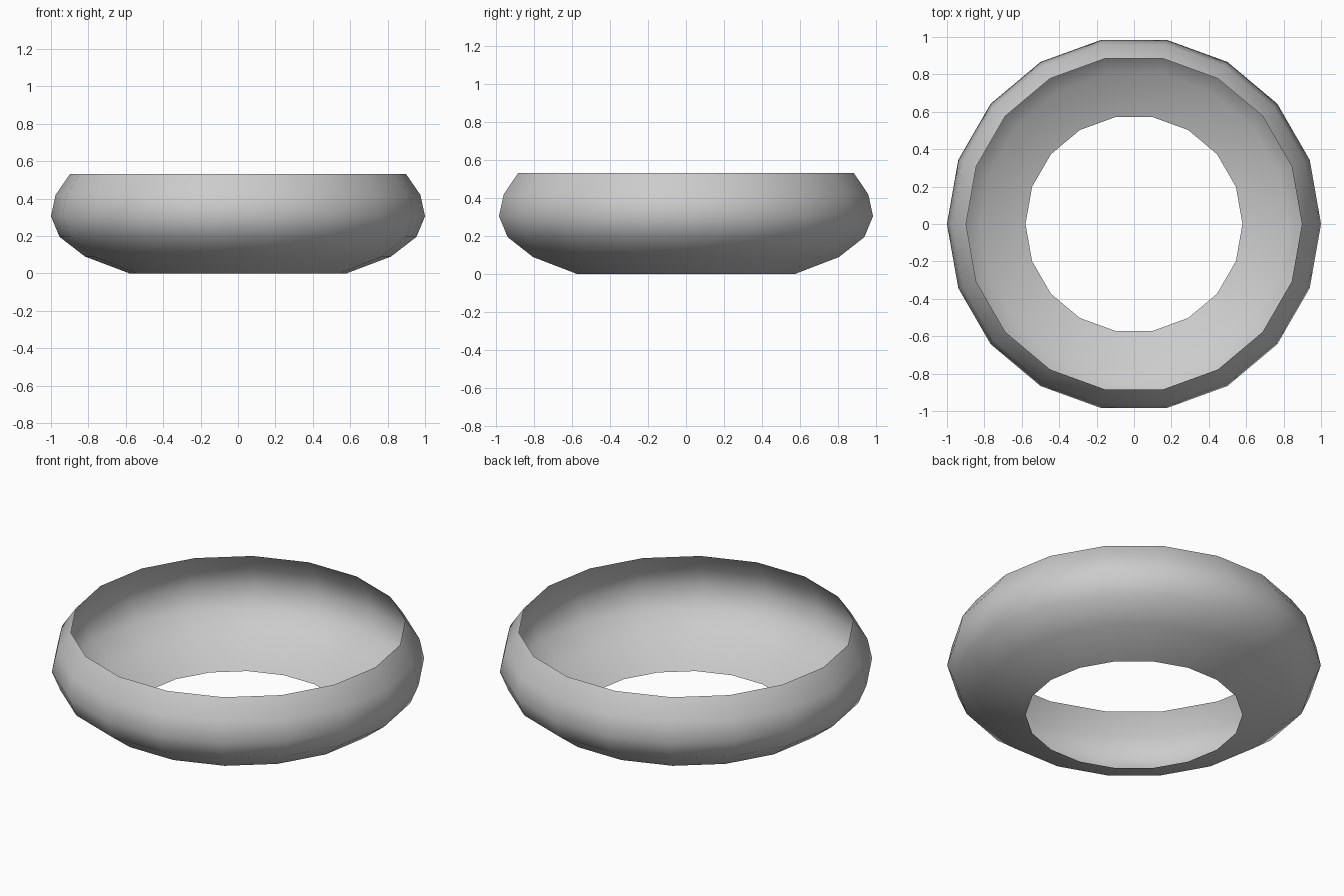
import bpy, bmesh
from math import cos, sin, tau

if "Cube" in bpy.data.objects:
    bpy.data.objects.remove(bpy.data.objects["Cube"])

SIDES = 18
# Shell profile: (radius, height) from the bottom opening to the top rim
PROFILE = [(0.58, 0), (0.818, 0.09), (0.954, 0.195), (1.0, 0.305), (0.975, 0.42), (0.898, 0.532)]

# Open bowl-shaped ring, revolved around z
bm = bmesh.new()
rings = [[bm.verts.new((r * cos(tau * i / SIDES), r * sin(tau * i / SIDES), z))
          for i in range(SIDES)] for r, z in PROFILE]
for low, high in zip(rings, rings[1:]):
    for i in range(SIDES):
        j = (i + 1) % SIDES
        face = bm.faces.new((low[i], low[j], high[j], high[i]))
        face.smooth = True

mesh = bpy.data.meshes.new("ring_shell")
bm.to_mesh(mesh)
bm.free()
ring = bpy.data.objects.new("ring_shell", mesh)
bpy.context.collection.objects.link(ring)
